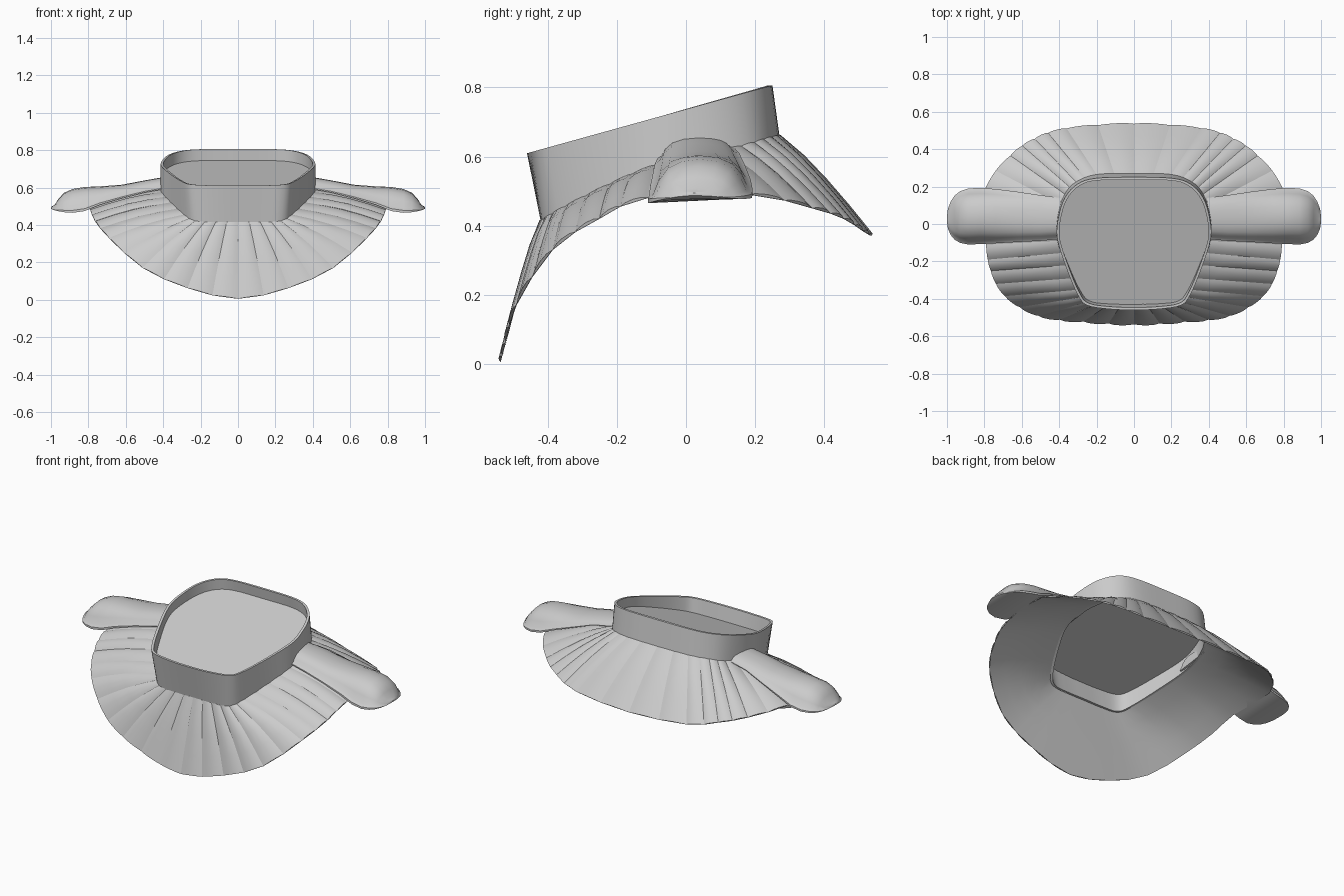
import bpy, bmesh, math
from mathutils import Vector

cube = bpy.data.objects.get("Cube")
if cube:
    bpy.data.objects.remove(cube, do_unlink=True)

grey = bpy.data.materials.new("light_grey")
grey.use_nodes = True
grey.diffuse_color = (0.6, 0.6, 0.6, 1)
grey.node_tree.nodes["Principled BSDF"].inputs["Base Color"].default_value = (0.6, 0.6, 0.6, 1)


def finish(name, bm, angle=35, weld=True, recalc=True):
    if weld:
        bmesh.ops.remove_doubles(bm, verts=bm.verts, dist=0.0005)
    if recalc:
        bmesh.ops.recalc_face_normals(bm, faces=bm.faces)
    mesh = bpy.data.meshes.new(name)
    bm.to_mesh(mesh)
    bm.free()
    mesh.materials.append(grey)
    ob = bpy.data.objects.new(name, mesh)
    bpy.context.collection.objects.link(ob)
    bpy.ops.object.select_all(action='DESELECT')
    ob.select_set(True)
    bpy.context.view_layer.objects.active = ob
    bpy.ops.object.shade_smooth_by_angle(angle=math.radians(angle))


def flip(p):
    return Vector((-p[0], p[1], p[2]))


def smooth_half(keys, steps):
    """Spline through a half outline, mirrored across x at both ends."""
    pts = [flip(keys[1])] + [Vector(k) for k in keys] + [flip(keys[-2])]
    out = []
    for i in range(1, len(pts) - 2):
        a, b, c, d = pts[i - 1:i + 3]
        for s in range(steps):
            t = s / steps
            out.append(0.5 * (2 * b + (c - a) * t + (2 * a - 5 * b + 4 * c - d) * t * t
                              + (3 * b - a - 3 * c + d) * t ** 3))
    return out + [pts[-2]]


def full_loop(half):
    return half + [flip(p) for p in half[-2:0:-1]]


def loft(bm, rings, closed=True):
    rows = [[bm.verts.new(p) for p in r] for r in rings]
    n = len(rows[0])
    for r, s in zip(rows, rows[1:]):
        for i in range(n if closed else n - 1):
            j = (i + 1) % n
            bm.faces.new((r[i], r[j], s[j], s[i]))
    return rows


def inset(loop, d):
    return [p - Vector((p.x, p.y + 0.08, 0)).normalized() * d for p in loop]


# Half outlines, running from the back centre to the front centre
rim = [(x, y, 0.737 + 0.277 * y) for x, y in (
    (0, .25), (.2, .245), (.3, .215), (.37, .14), (.405, .03), (.41, -.08),
    (.36, -.24), (.30, -.38), (.25, -.435), (.13, -.455), (0, -.46))]
base = [(0, .27, .66), (.2, .265, .66), (.31, .225, .65), (.37, .16, .63),
        (.41, .04, .605), (.41, -.09, .575), (.36, -.22, .52), (.29, -.35, .455),
        (.23, -.41, .42), (.12, -.42, .415), (0, -.42, .415)]
hem = [(0, .535, .37), (.36, .51, .385), (.53, .455, .42), (.66, .365, .45),
       (.80, .18, .49), (.79, -.11, .48), (.765, -.25, .42), (.69, -.385, .33),
       (.51, -.49, .17), (.27, -.52, .062), (0, -.535, .005)]

# Neck band with an inner wall
top = full_loop(smooth_half(rim, 4))
bottom = full_loop(smooth_half(base, 4))
bm = bmesh.new()
loft(bm, [bottom, top, inset(top, .014), inset(bottom, .014), bottom])
finish("neck_band", bm)

# Sloping panel closing the inside of the band
bm = bmesh.new()
edge = inset([a.lerp(b, .42) for a, b in zip(top, bottom)], .013)
panel = bm.faces.new([bm.verts.new(p) for p in edge])
panel.normal_update()
if panel.normal.z < 0:
    panel.normal_flip()
finish("inner_panel", bm, recalc=False)

# Flared skirt: smooth lining
inner = smooth_half(base, 2)
outer = smooth_half(hem, 2)
ROWS = 5


def spoke(a, b):
    """Gently bulging line from the band to the hem."""
    out = []
    for k in range(ROWS):
        t = k / (ROWS - 1)
        p = a.lerp(b, t)
        p.z += 0.012 * math.sin(math.pi * t)
        out.append(p)
    return out


spokes = [spoke(a, b) for a, b in zip(full_loop(inner), full_loop(outer))]
bm = bmesh.new()
loft(bm, spokes + spokes[:1], closed=False)
for f in bm.faces:
    f.normal_update()
if sum(f.normal.z for f in bm.faces) > 0:
    bmesh.ops.reverse_faces(bm, faces=bm.faces)
finish("skirt_lining", bm, 50, recalc=False)

# Pleats: shallow curved panels meeting in sharp creases
bm = bmesh.new()
half = spokes[:len(inner)]
profile = [(0, .001), (.2, .008), (.5, .010), (.8, .007), (1, .001)]
for s, e in zip(half, half[1:]):
    n = (e[0] - s[0] + e[-1] - s[-1]).cross(s[-1] - s[0]).normalized()
    if n.z < 0:
        n = -n
    lines = [[p.lerp(q, t) + n * h * (0.4 if k == 0 else 1)
              for k, (p, q) in enumerate(zip(s, e))] for t, h in profile]
    for mirrored in (False, True):
        rows = loft(bm, [[flip(p) for p in r] if mirrored else r for r in lines], closed=False)
        bm.faces.new([r[-1] for r in rows])
for f in bm.faces:
    f.normal_update()
    if f.normal.z < 0:
        f.normal_flip()
finish("skirt_pleats", bm, 28, weld=False, recalc=False)

# Shoulder tabs: arched section swept outwards to a rounded, lipped tip
arch = [(-1, 0), (-1.0, .10), (-.9, .2), (-.8, .5), (-.62, .78), (-.34, .95), (0, 1),
        (.34, .95), (.62, .78), (.8, .5), (.9, .2), (1.0, .10), (1, 0)]
# x, centre y, half width, front base z, back base z, crown z
stations = [(.39, .03, .11, .592, .622, .657), (.50, .032, .122, .573, .607, .638),
            (.62, .038, .134, .543, .567, .615), (.74, .042, .145, .507, .525, .606),
            (.82, .043, .150, .474, .492, .603), (.885, .04, .15, .465, .48, .592),
            (.93, .037, .138, .468, .478, .572), (.96, .034, .117, .473, .478, .54),
            (.98, .031, .09, .478, .48, .508), (.995, .028, .052, .484, .485, .499),
            (1.0, .025, .015, .487, .487, .495)]
for name, sx in (("left_shoulder_tab", 1), ("right_shoulder_tab", -1)):
    bm = bmesh.new()
    rings = []
    for x, yc, w, front, back, crown in stations:
        ring = []
        for u, v in arch:
            z = front + (back - front) * (u + 1) / 2
            ring.append(Vector((sx * x, yc + u * w, z + v * (crown - z))))
        rings.append(ring)
    rows = loft(bm, rings)
    bm.faces.new(rows[0])
    bm.faces.new(rows[-1])
    finish(name, bm, 40)
